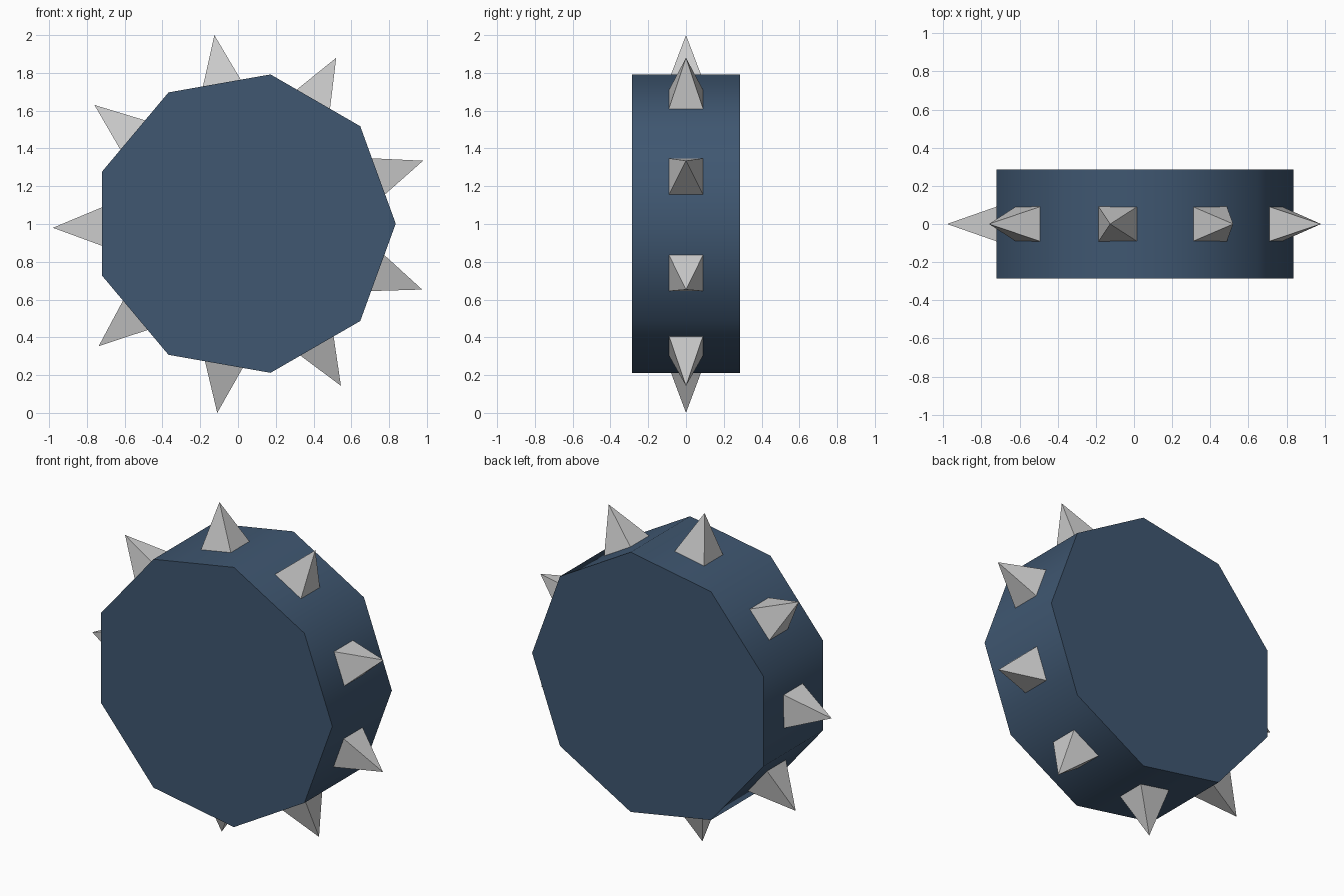
import bpy, math
from mathutils import Vector

if "Cube" in bpy.data.objects:
    bpy.data.objects.remove(bpy.data.objects["Cube"])

CX, CZ, R, HALF = 0.033, 1.002, 0.802, 0.286


def mesh_object(name, verts, faces):
    me = bpy.data.meshes.new(name)
    me.from_pydata(verts, [], faces)
    me.update()
    ob = bpy.data.objects.new(name, me)
    bpy.context.collection.objects.link(ob)
    return ob


# Nine-sided drum: smooth rim, flat caps
n = 9
ring = [(CX + R * math.cos(2 * math.pi * i / n), CZ + R * math.sin(2 * math.pi * i / n)) for i in range(n)]
verts = [(x, -HALF, z) for x, z in ring] + [(x, HALF, z) for x, z in ring]
faces = [(i, i + n, (i + 1) % n + n, (i + 1) % n)[::-1] for i in range(n)]
faces += [tuple(range(n)), tuple(range(2 * n - 1, n - 1, -1))]
drum = mesh_object("drum", verts, faces)
bpy.context.view_layer.objects.active = drum
drum.select_set(True)
bpy.ops.object.shade_smooth_by_angle(angle=math.radians(50))
drum.select_set(False)

blue = bpy.data.materials.new("dark_blue")
blue.diffuse_color = (0.05, 0.095, 0.165, 1)
blue.use_nodes = True
blue.node_tree.nodes["Principled BSDF"].inputs["Base Color"].default_value = blue.diffuse_color
drum.data.materials.append(blue)

# Pyramid spikes, one on each rim face, given by their tips (x, z)
tips = [(0.98, 1.335), (0.52, 1.88), (-0.125, 2.0), (-0.76, 1.63), (-0.98, 0.98),
        (-0.738, 0.353), (-0.11, 0.0), (0.545, 0.143), (0.975, 0.653)]
centre = Vector((CX, 0, CZ))
for i, (x, z) in enumerate(tips):
    tip = Vector((x, 0, z))
    out = (tip - centre).normalized()
    side = Vector((out.z, 0, -out.x)) * 0.107
    depth = Vector((0, 0.095, 0))
    base = centre + out * 0.74
    pts = [base - side - depth, base + side - depth, base + side + depth, base - side + depth, tip]
    mesh_object(f"spike_{i + 1}", pts,
                [(0, 1, 4), (1, 2, 4), (2, 3, 4), (3, 0, 4), (3, 2, 1, 0)])
